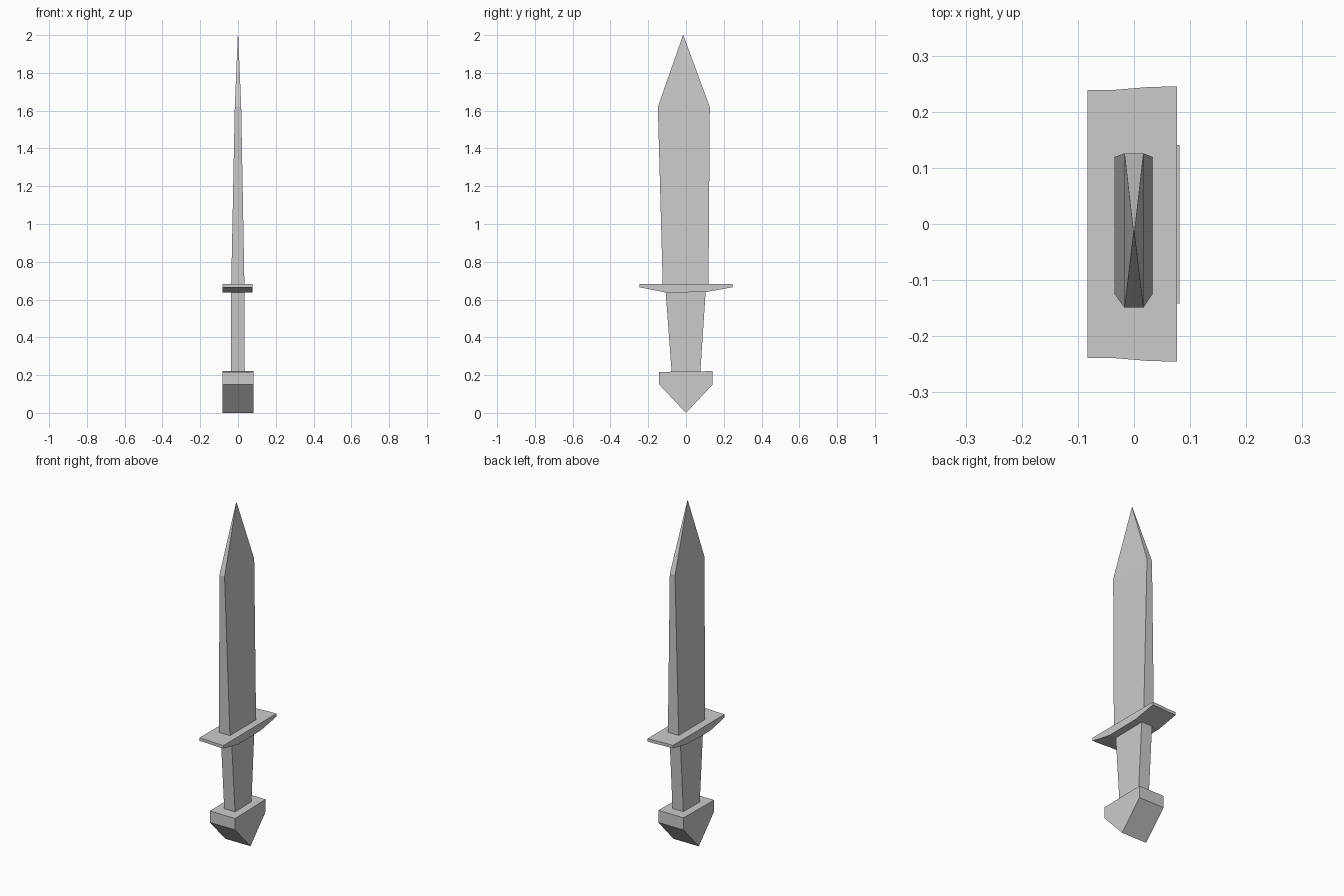
import bpy, bmesh

if "Cube" in bpy.data.objects:
    bpy.data.objects.remove(bpy.data.objects["Cube"])


def finish(name, bm):
    bmesh.ops.remove_doubles(bm, verts=bm.verts, dist=1e-5)
    bmesh.ops.recalc_face_normals(bm, faces=bm.faces)
    mesh = bpy.data.meshes.new(name)
    bm.to_mesh(mesh)
    bm.free()
    obj = bpy.data.objects.new(name, mesh)
    bpy.context.collection.objects.link(obj)
    return obj


def skin(name, rings):
    """Bridge matching rings of points and cap both ends."""
    bm = bmesh.new()
    loops = [[bm.verts.new(p) for p in ring] for ring in rings]
    n = len(loops[0])
    for a, b in zip(loops, loops[1:]):
        for i in range(n):
            j = (i + 1) % n
            bm.faces.new((a[i], a[j], b[j], b[i]))
    bm.faces.new(loops[0])
    bm.faces.new(loops[-1])
    return finish(name, bm)


def rect(z, x0, x1, y0, y1):
    return [(x0, y0, z), (x1, y0, z), (x1, y1, z), (x0, y1, z)]


def prism(name, profile, stations):
    """Sweep a (y, z) profile along x; stations are (x, y scale)."""
    return skin(name, [[(x, y * s, z) for y, z in profile] for x, s in stations])


# Blade: tapers in thickness to a sharp tip
skin("blade", [
    rect(0.675, -0.036, 0.034, -0.123, 0.119),
    rect(1.62, -0.017, 0.017, -0.149, 0.126),
    rect(2.0, -0.001, 0.001, -0.016, -0.014),
])

# Cross guard: flat top, sloped underside, slightly longer on one side
prism("guard",
      [(-0.242, 0.683), (0.242, 0.683), (0.242, 0.665),
       (0.105, 0.64), (-0.105, 0.637), (-0.242, 0.665)],
      [(-0.083, 0.987), (-0.037, 0.987), (0.030, 1.01), (0.077, 1.012)])

# Grip: narrows toward the pommel
skin("grip", [
    rect(0.215, -0.036, 0.034, -0.076, 0.076),
    rect(0.645, -0.036, 0.034, -0.108, 0.104),
])

# Pommel: block with a wedge-shaped bottom
prism("pommel",
      [(-0.142, 0.217), (0.141, 0.221), (0.141, 0.15),
       (0.0, 0.0), (-0.142, 0.15)],
      [(-0.083, 1.0), (0.081, 1.0)])
